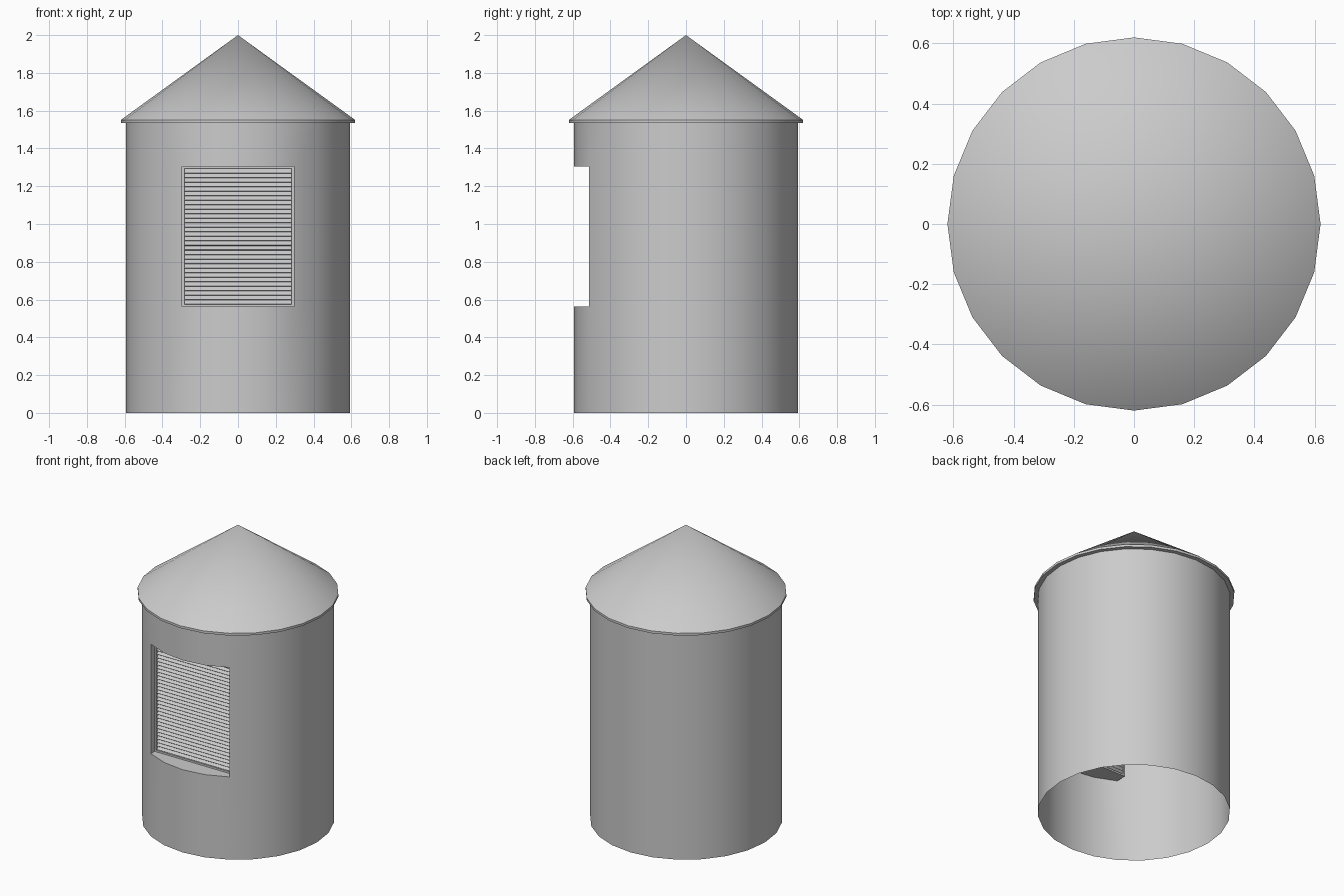
import bpy, bmesh, math
from mathutils import Matrix, Vector

if "Cube" in bpy.data.objects:
    bpy.data.objects.remove(bpy.data.objects["Cube"])

N = 24                      # sides of the round parts
R = 0.592                   # wall radius
Z0, Z1, ZT = 0.562, 1.305, 1.54   # opening bottom, opening top, wall top
YF, YB = -0.472, -0.44      # front and back of the louvre frame


def make(name, bm, smooth=False):
    bmesh.ops.remove_doubles(bm, verts=bm.verts, dist=1e-5)
    me = bpy.data.meshes.new(name)
    bm.to_mesh(me)
    bm.free()
    ob = bpy.data.objects.new(name, me)
    bpy.context.collection.objects.link(ob)
    if smooth:
        bpy.ops.object.select_all(action='DESELECT')
        bpy.context.view_layer.objects.active = ob
        ob.select_set(True)
        bpy.ops.object.shade_smooth_by_angle(angle=math.radians(30))
    return ob


def pt(i, r, z):
    a = 2 * math.pi * i / N - math.pi / 2     # i = 0 points to the front
    return Vector((r * math.cos(a), r * math.sin(a), z))


def face(bm, pts):
    return bm.faces.new([bm.verts.new(p) for p in pts])


def box(bm, size, loc, tilt=0.0):
    m = Matrix.Translation(loc) @ Matrix.Rotation(tilt, 4, 'X') @ Matrix.Diagonal((*size, 1))
    bmesh.ops.create_cube(bm, size=1, matrix=m)


# Round wall, open below, with a four-panel opening at the front
bm = bmesh.new()
levels = [0, Z0, Z1, ZT]
for k in range(3):
    for i in range(-N // 2, N // 2):
        if k == 1 and -2 <= i < 2:
            continue
        lo, hi = levels[k], levels[k + 1]
        face(bm, [pt(i, R, lo), pt(i + 1, R, lo), pt(i + 1, R, hi), pt(i, R, hi)])

# Reveal around the opening: sill, head and two jambs
W = R * 0.5
for z in (Z0, Z1):
    ring = [pt(i, R, z) for i in range(-2, 3)] + [Vector((W, YF, z)), Vector((-W, YF, z))]
    face(bm, ring if z == Z0 else ring[::-1])
for s in (-1, 1):
    p = pt(2 * s, R, 0)
    quad = [Vector((p.x, p.y, Z0)), Vector((p.x, YF, Z0)),
            Vector((p.x, YF, Z1)), Vector((p.x, p.y, Z1))]
    face(bm, quad if s < 0 else quad[::-1])
make("round_wall", bm, True)

# Conical roof with a thin rim and soffit ring
bm = bmesh.new()
RR, ZE, ZR = 0.62, 1.535, 1.551
for i in range(N):
    face(bm, [pt(i, RR, ZR), pt(i + 1, RR, ZR), Vector((0, 0, 2))])
    face(bm, [pt(i, RR, ZE), pt(i + 1, RR, ZE), pt(i + 1, RR, ZR), pt(i, RR, ZR)])
    face(bm, [pt(i + 1, RR, ZE), pt(i, RR, ZE), pt(i, R - 0.005, ZE), pt(i + 1, R - 0.005, ZE)])
make("roof", bm, True)

# Louvre frame
bm = bmesh.new()
T = 0.012
zc, yc, D = (Z0 + Z1) / 2, (YF + YB) / 2, YB - YF
for s in (-1, 1):
    box(bm, (T, D, Z1 - Z0), (s * (W - T / 2), yc, zc))
    box(bm, (2 * (W - T), D, T), (0, yc, zc + s * ((Z1 - Z0) / 2 - T / 2)))
make("louvre_frame", bm)

# Louvre slats, tilted so the front edge hangs down
bm = bmesh.new()
COUNT = 30
pitch = (Z1 - Z0 - 2 * T) / COUNT
for k in range(COUNT):
    box(bm, (2 * (W - T), 0.032, 0.004), (0, yc + 0.003, Z0 + T + (k + 0.5) * pitch), math.radians(45))
make("louvre_slats", bm)
